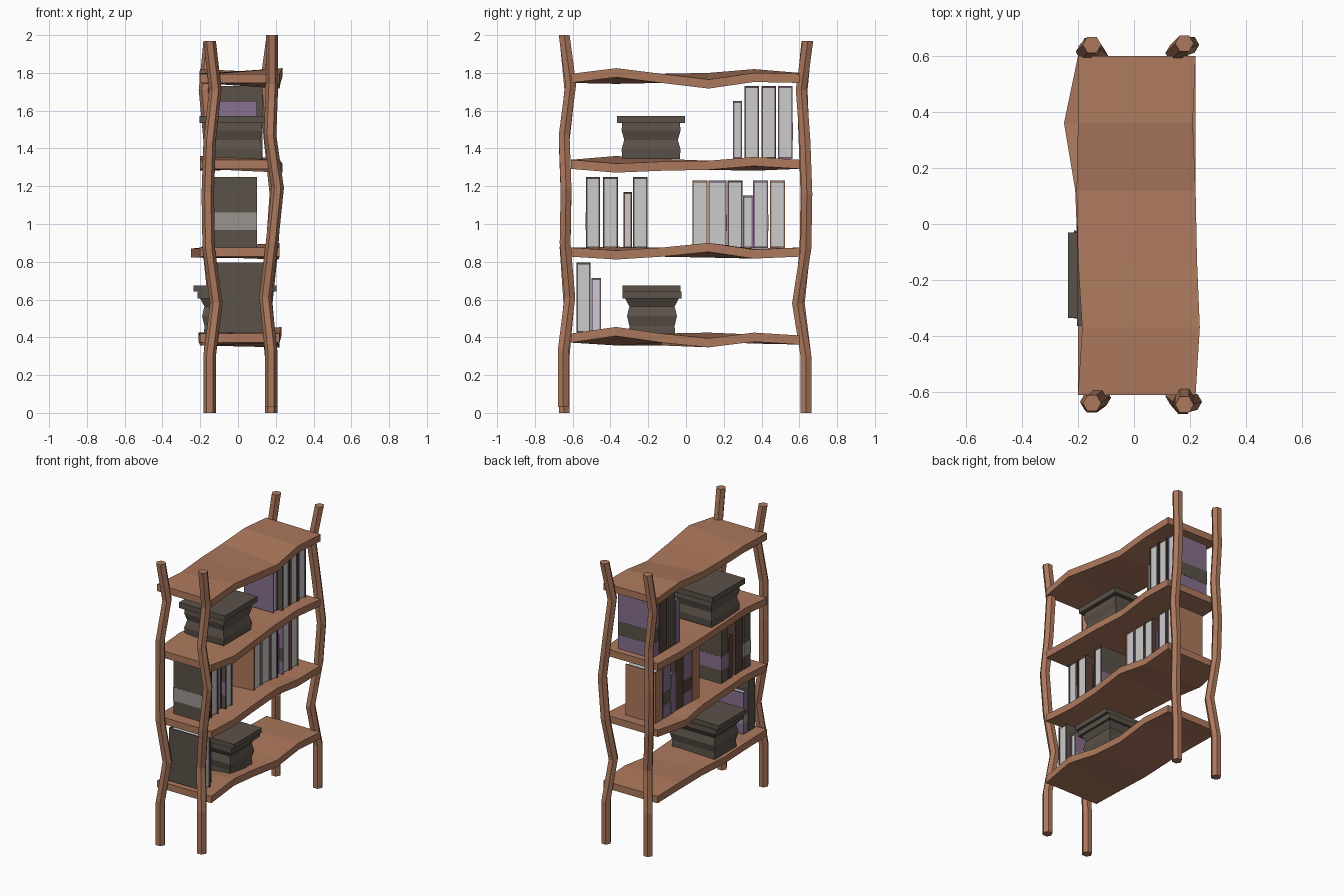
import bpy, bmesh, math
from mathutils import Vector

if "Cube" in bpy.data.objects:
    bpy.data.objects.remove(bpy.data.objects["Cube"])

def mat(name, c):
    m = bpy.data.materials.new(name)
    m.diffuse_color = (*c, 1)
    m.use_nodes = True
    m.node_tree.nodes["Principled BSDF"].inputs["Base Color"].default_value = m.diffuse_color
    return m

WOOD = mat("wood", (0.42, 0.19, 0.11))
GREY = mat("grey_brown", (0.105, 0.085, 0.068))
DARK = mat("dark_brown", (0.10, 0.055, 0.04))
PURPLE = mat("purple", (0.25, 0.16, 0.27))
PAGE = mat("page", (0.62, 0.62, 0.62))
PALE = mat("pale_band", (0.33, 0.30, 0.28))

def skin(name, rings, material):
    """Join equal-size rings of points into a closed solid."""
    bm = bmesh.new()
    vs = [[bm.verts.new(p) for p in r] for r in rings]
    n = len(rings[0])
    for a, b in zip(vs, vs[1:]):
        for i in range(n):
            j = (i + 1) % n
            bm.faces.new((a[i], a[j], b[j], b[i]))
    bm.faces.new(vs[0][::-1])
    bm.faces.new(vs[-1])
    bmesh.ops.recalc_face_normals(bm, faces=bm.faces)
    me = bpy.data.meshes.new(name)
    bm.to_mesh(me)
    bm.free()
    me.materials.append(material)
    ob = bpy.data.objects.new(name, me)
    bpy.context.collection.objects.link(ob)
    return ob

def boxes(name, spans, material):
    """One mesh from several (x0,x1,y0,y1,z0,z1) boxes."""
    bm = bmesh.new()
    for x0, x1, y0, y1, z0, z1 in spans:
        for v in bmesh.ops.create_cube(bm, size=1)["verts"]:
            v.co = Vector((x0 if v.co.x < 0 else x1, y0 if v.co.y < 0 else y1,
                           z0 if v.co.z < 0 else z1))
    me = bpy.data.meshes.new(name)
    bm.to_mesh(me)
    bm.free()
    me.materials.append(material)
    bpy.context.collection.objects.link(bpy.data.objects.new(name, me))

# Crooked six-sided posts: base height, x path, y path
Z = (0, 0.30, 0.58, 0.87, 1.16, 1.44, 1.71, 1.97)
posts = {
    "front_left_post": (0, (-.15, -.15, -.115, -.155, -.16, -.15, -.12, -.15),
                        (-.645, -.645, -.62, -.64, -.635, -.645, -.615, -.64)),
    "front_right_post": (.03, (.175, .175, .145, .18, .21, .17, .18, .18),
                         (-.65, -.65, -.615, -.64, -.635, -.645, -.61, -.645)),
    "back_left_post": (0, (-.15, -.15, -.125, -.155, -.16, -.15, -.175, -.15),
                       (.635, .635, .60, .63, .635, .625, .615, .64)),
    "back_right_post": (0, (.175, .175, .15, .18, .20, .17, .145, .18),
                        (.635, .635, .59, .635, .64, .63, .61, .645)),
}
for name, (base, xs, ys) in posts.items():
    skin(name, [[(x + .033 * math.cos(k * math.pi / 3), y + .033 * math.sin(k * math.pi / 3), z + base)
                 for k in range(6)] for x, y, z in zip(xs, ys, Z)], WOOD)

# Wavy shelves: left edge x, right edge x, left top z, right top z
Y = (-.61, -.37, -.13, .12, .36, .60)
shelves = [
    ((-.20, -.19, -.20, -.21, -.20, -.20), (.22, .23, .21, .22, .22, .22),
     (.42, .405, .405, .425, .415, .41), (.42, .455, .42, .395, .425, .41)),
    ((-.20, -.19, -.20, -.21, -.25, -.20), (.22, .215, .21, .22, .21, .22),
     (.875, .88, .875, .87, .87, .875), (.875, .86, .875, .90, .865, .875)),
    ((-.20, -.20, -.20, -.20, -.20, -.20), (.22, .235, .22, .20, .21, .22),
     (1.34, 1.36, 1.345, 1.335, 1.33, 1.34), (1.34, 1.32, 1.33, 1.335, 1.355, 1.34)),
    ((-.20, -.185, -.20, -.205, -.20, -.20), (.22, .235, .225, .22, .21, .22),
     (1.795, 1.79, 1.795, 1.80, 1.82, 1.80), (1.795, 1.825, 1.795, 1.765, 1.80, 1.795)),
]
for i, (xl, xr, zl, zr) in enumerate(shelves):
    skin(f"shelf_{i + 1}", [[(a, y, c - .048), (b, y, d - .048), (b, y, d), (a, y, c)]
                            for a, b, c, d, y in zip(xl, xr, zl, zr, Y)], WOOD)

# Books: spine towards -x, pages open to +x, a band around the cover
def book(name, y0, y1, z0, z1, x0, x1, cover, band):
    t = .008
    boxes(name + "_cover", [(x0, x1, y0, y0 + t, z0, z1), (x0, x1, y1 - t, y1, z0, z1),
                            (x0, x0 + t, y0, y1, z0, z1)], cover)
    boxes(name + "_pages", [(x0 + t, x1 - .006, y0 + t, y1 - t, z0 + .006, z1 - .008)], PAGE)
    if band:
        h, e = z1 - z0, .001
        a, b = z0 + .25 * h, z0 + .5 * h
        boxes(name + "_band", [(x0 - e, x1, y0 - e, y0 + t / 2, a, b),
                               (x0 - e, x1, y1 - t / 2, y1 + e, a, b),
                               (x0 - e, x0 + t / 2, y0, y1, a, b)], band)

rows = [
    ("low_book", .425, -.13, .14, [(-.58, -.505, .795, GREY, None), (-.50, -.45, .715, PURPLE, PALE)]),
    ("middle_book", .873, -.13, .10, [
        (-.53, -.455, 1.25, GREY, PALE), (-.44, -.36, 1.25, DARK, None),
        (-.33, -.285, 1.17, DARK, None), (-.28, -.205, 1.25, GREY, PURPLE),
        (.035, .115, 1.23, WOOD, None), (.12, .215, 1.23, PURPLE, DARK),
        (.22, .30, 1.23, DARK, None), (.302, .354, 1.15, PURPLE, None),
        (.356, .435, 1.23, PURPLE, GREY), (.445, .525, 1.23, WOOD, None)]),
    ("high_book", 1.345, -.13, .13, [
        (.25, .297, 1.65, PURPLE, None), (.31, .387, 1.73, GREY, None),
        (.40, .477, 1.73, DARK, None), (.487, .565, 1.73, PURPLE, GREY)]),
]
for name, z0, x0, x1, items in rows:
    for i, (y0, y1, z1, c, b) in enumerate(items):
        w = x1 - .03 if y1 - y0 < .06 else x1
        book(f"{name}_{i + 1}", y0, y1, z0, z1, x0, w, c, b)

# Storage boxes with rippled sides and an overhanging lid
def storage(name, cx, cy, hx, hy, z0, z1, ripple, lid):
    def ring(z, d):
        return [(cx + sx * (hx + d), cy + sy * (hy + d), z)
                for sx, sy in ((-1, -1), (1, -1), (1, 1), (-1, 1))]
    n = len(ripple) - 1
    skin(name + "_body", [ring(z0 + (z1 - z0) * i / n, d) for i, d in enumerate(ripple)], GREY)
    skin(name + "_lid", [ring(z1 - .01, lid), ring(z1 + .028, lid)], GREY)

storage("low_box", -.015, -.18, .175, .132, .41, .615, (-.01, -.012, .0, -.012, .015), .025)
storage("high_box", -.025, -.185, .15, .152, 1.345, 1.545, (.0, .004, -.01, .004, .0), .028)
# Raised lip on the low box lid
boxes("low_box_lid_top", [(-.235, .205, -.335, -.03, .642, .675)], GREY)
